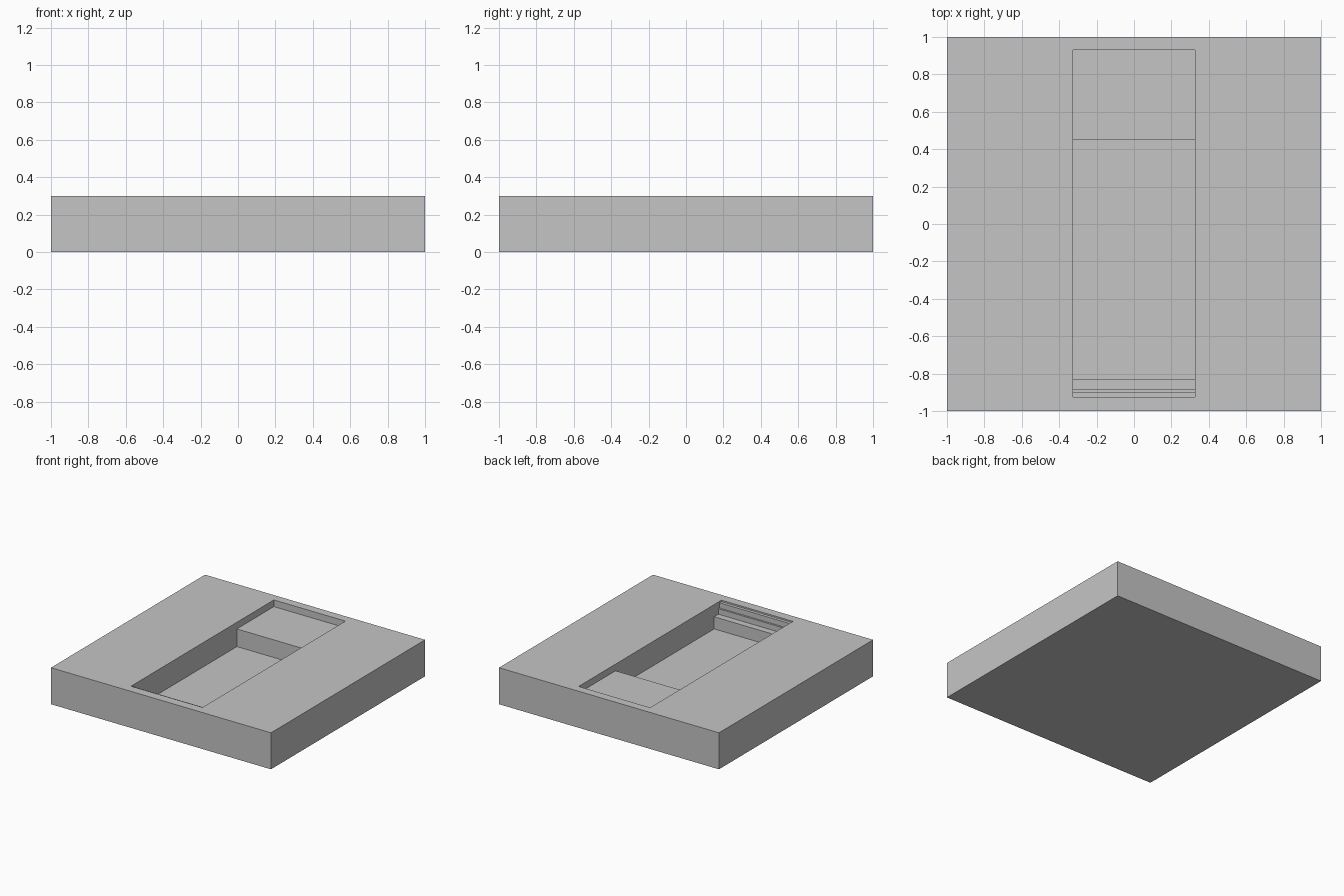
import bpy
import bmesh

cube = bpy.data.objects.get("Cube")
if cube:
    bpy.data.objects.remove(cube, do_unlink=True)

grey = bpy.data.materials.new("plain_grey")
grey.use_nodes = True
colour = (0.56, 0.56, 0.56, 1)
grey.diffuse_color = colour
grey.node_tree.nodes["Principled BSDF"].inputs["Base Color"].default_value = colour

HALF, TOP = 1.0, 0.3
POCKET = 0.325  # half width of the pocket

# Stepped floor of the pocket, from the front lip to the rear shelf (y, z)
floor = [(-0.925, TOP), (-0.925, 0.288), (-0.90, 0.288), (-0.90, 0.245),
         (-0.885, 0.245), (-0.885, 0.20), (-0.83, 0.20), (-0.83, 0.10),
         (0.45, 0.10), (0.45, 0.245), (0.93, 0.245), (0.93, TOP)]


def extrude_profile(name, profile, x0, x1):
    """Solid made by sweeping a (y, z) outline along x."""
    bm = bmesh.new()
    face = bm.faces.new([bm.verts.new((x0, y, z)) for y, z in profile])
    swept = bmesh.ops.extrude_face_region(bm, geom=[face])
    moved = [v for v in swept["geom"] if isinstance(v, bmesh.types.BMVert)]
    bmesh.ops.translate(bm, verts=moved, vec=(x1 - x0, 0, 0))
    bmesh.ops.recalc_face_normals(bm, faces=bm.faces)
    mesh = bpy.data.meshes.new(name)
    bm.to_mesh(mesh)
    bm.free()
    mesh.materials.append(grey)
    obj = bpy.data.objects.new(name, mesh)
    bpy.context.collection.objects.link(obj)
    return obj


# Square slab
slab = extrude_profile("slab", [(-HALF, 0), (HALF, 0), (HALF, TOP), (-HALF, TOP)],
                       -HALF, HALF)

# Pocket cutter, raised a little above the slab for a clean cut
above = TOP + 0.1
outline = [(y, above if z == TOP else z) for y, z in floor]
cutter = extrude_profile("pocket_cutter", outline, -POCKET, POCKET)
cutter.hide_render = True
cutter.display_type = 'WIRE'

# Cut the stepped pocket and keep the result as the slab's own mesh
cut = slab.modifiers.new("pocket", 'BOOLEAN')
cut.operation = 'DIFFERENCE'
cut.solver = 'EXACT'
cut.object = cutter
bpy.context.view_layer.objects.active = slab
bpy.ops.object.modifier_apply(modifier=cut.name)
bpy.data.objects.remove(cutter, do_unlink=True)
